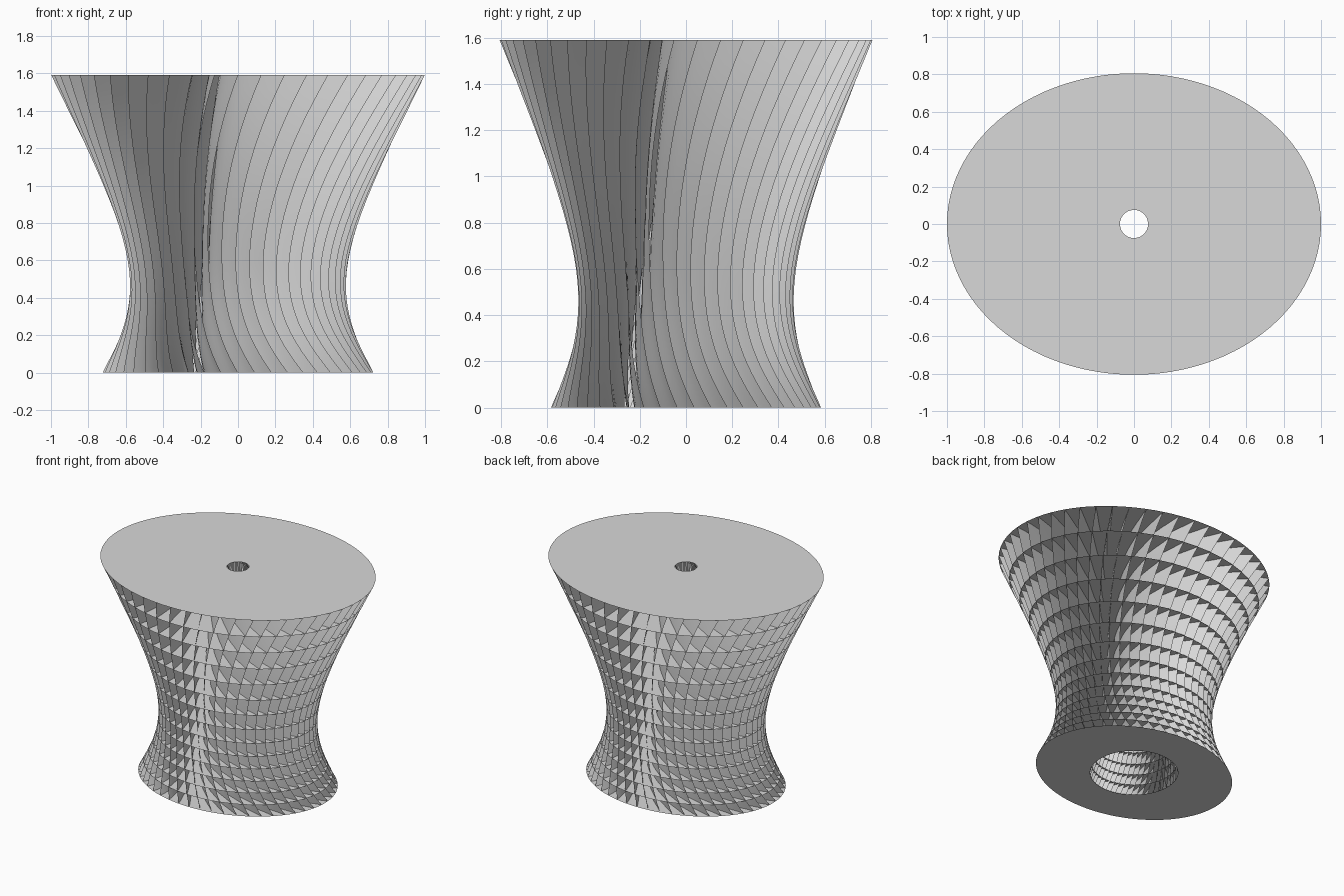
import bpy
import bmesh
from math import sin, cos, tau

HEIGHT = 1.59
ASPECT = 0.806      # depth of the ellipse relative to its width
RIBS = 50
LEVELS = 14
ACROSS = 8          # segments of a rib from rim to hole

cube = bpy.data.objects.get("Cube")
if cube:
    bpy.data.objects.remove(cube, do_unlink=True)

grey = bpy.data.materials.new("plain grey")
grey.use_nodes = True
colour = (0.69, 0.69, 0.69, 1)
grey.diffuse_color = colour
grey.node_tree.nodes["Principled BSDF"].inputs["Base Color"].default_value = colour


def spline(u, base, waist, top):
    """Smooth curve through three values, straightening towards its ends."""
    if u > 0.5:
        return spline(1 - u, top, waist, base)
    bend = base - 2 * waist + top
    return base + 2 * u * (waist - base - bend / 4) + 2 * bend * u ** 3


def point(u, s, angle):
    """Point at height step u, going from the rim (s=0) to the hole (s=1)."""
    z = spline(u, 0, 0.6, HEIGHT)
    rim = spline(u, 0.725, 0.59, 1)
    hole = 0.3 - 0.225 * z / HEIGHT
    rx = rim + (hole - rim) * s
    ry = rim * ASPECT + (hole - rim * ASPECT) * s
    a = angle - spline(u, 0, 0.27, 0)                        # swirl of the rim
    a -= (0.17 + 0.4 * u * (1 - u)) * s + 0.35 * s * s       # curl of the rib
    return (rx * cos(a), ry * sin(a), z)


def add_sheet(bm, rows):
    """Bridge rows of points with quads."""
    grid = [[bm.verts.new(p) for p in row] for row in rows]
    for low, high in zip(grid, grid[1:]):
        for k in range(len(low) - 1):
            bm.faces.new((low[k], low[k + 1], high[k + 1], high[k]))


def finish(bm, name, smooth):
    bmesh.ops.remove_doubles(bm, verts=bm.verts, dist=1e-5)
    mesh = bpy.data.meshes.new(name)
    bm.to_mesh(mesh)
    bm.free()
    mesh.materials.append(grey)
    for poly in mesh.polygons:
        poly.use_smooth = smooth
    obj = bpy.data.objects.new(name, mesh)
    bpy.context.collection.objects.link(obj)


# Upright curling ribs from the rim to the hole
bm = bmesh.new()
steps = LEVELS * 2
for i in range(RIBS):
    angle = tau * (i + 0.5) / RIBS
    add_sheet(bm, [[point(k / steps, j / ACROSS, angle) for j in range(ACROSS + 1)]
                   for k in range(steps + 1)])
finish(bm, "upright_ribs", True)

# Level ring shelves crossing the ribs, including the top and the base
bm = bmesh.new()
segments = RIBS * 2
for k in range(LEVELS + 1):
    add_sheet(bm, [[point(k / LEVELS, s, tau * i / segments) for s in (1, 0)]
                   for i in range(segments + 1)])
finish(bm, "ring_shelves", False)
